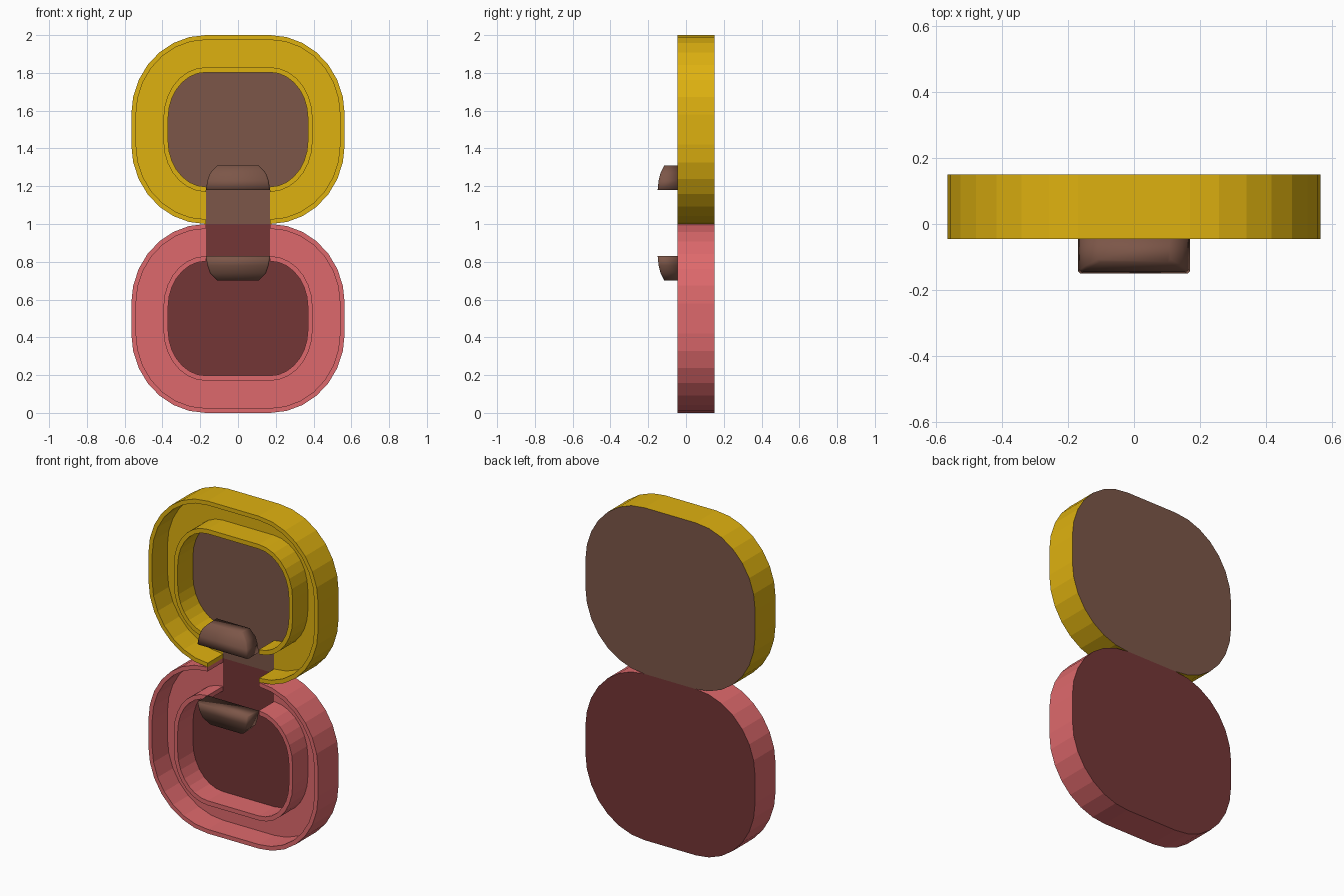
import bpy, bmesh, math

if "Cube" in bpy.data.objects:
    bpy.data.objects.remove(bpy.data.objects["Cube"])


def material(name, srgb):
    m = bpy.data.materials.new(name)
    lin = [((c / 255 + 0.055) / 1.055) ** 2.4 if c > 10 else c / 255 / 12.92 for c in srgb]
    m.diffuse_color = (*lin, 1)
    m.use_nodes = True
    m.node_tree.nodes["Principled BSDF"].inputs["Base Color"].default_value = m.diffuse_color
    return m


YELLOW = material("yellow", (222, 177, 16))
RED = material("coral_red", (222, 105, 108))
BROWN = material("brown", (124, 86, 72))
MAROON = material("maroon", (116, 54, 54))

GAP = 0.17                      # half width of the notch and of the straight edges
FRONT, FLOOR, BACK = -0.045, 0.1, 0.15


def outline(hx, hz, cz):
    """Rounded outline: elliptical corners joined by straight edges. Last edge is the notch edge."""
    n, pts = 7, []
    for sx, sz in ((1, -1), (1, 1), (-1, 1), (-1, -1)):
        arc = []
        for i in range(n + 1):
            a = math.pi / 2 * i / n
            arc.append((sx * (GAP + (hx - GAP) * math.cos(a)), sz * (cz + (hz - cz) * math.sin(a))))
        pts += arc[::-1] if sx * sz < 0 else arc
    return pts


def finish(bm, name, mats):
    bmesh.ops.recalc_face_normals(bm, faces=bm.faces)
    me = bpy.data.meshes.new(name)
    bm.to_mesh(me)
    bm.free()
    for m in mats:
        me.materials.append(m)
    ob = bpy.data.objects.new(name, me)
    bpy.context.collection.objects.link(ob)
    return ob


def tray(name, zc, flip, wall_mat, base_mat):
    """Double-walled tray with a notch through both walls on the hinge side."""
    bm = bmesh.new()
    outer, lip = (0.565, 0.5, 0.08), (0.54, 0.475, 0.08)
    ring, hole = (0.395, 0.33, 0.06), (0.37, 0.303, 0.06)
    sections = [(outer, BACK), (outer, FLOOR), (outer, FRONT), (lip, FRONT), (lip, FLOOR),
                (ring, FLOOR), (ring, FRONT), (hole, FRONT), (hole, FLOOR)]
    S = [[bm.verts.new((x, y, zc + flip * z)) for x, z in outline(*shape)] for shape, y in sections]
    count = len(S[0])

    def band(a, b, i, mat=0):
        j = (i + 1) % count
        bm.faces.new((S[a][i], S[a][j], S[b][j], S[b][i])).material_index = mat

    # walls and channel all round except the notch edge
    for a in range(len(S) - 1):
        for i in range(count - 1):
            band(a, a + 1, i)
    # notch: floor in the base colour, cut wall ends in the wall colour
    last = count - 1
    band(0, 1, last)
    for a, b in ((1, 4), (4, 5), (5, 8)):
        band(a, b, last, 1)
    for i in (0, last):
        for k in (1, 5):
            bm.faces.new([S[k + d][i] for d in range(4)])
    # back panel and middle floor
    for k in (0, 8):
        bm.faces.new(S[k]).material_index = 1
    return finish(bm, name, (wall_mat, base_mat))


def clip(name, z0, flip):
    """Tapered smooth lug standing in front of the notch."""
    bm = bmesh.new()
    rows = []
    for hx, y, dz in ((0.17, -0.15, 0), (0.162, -0.145, 0.05), (0.148, -0.135, 0.09), (0.11, -0.115, 0.13)):
        z = z0 + flip * dz
        rows.append([bm.verts.new(p) for p in (
            (-hx, FRONT, z), (-hx, y + 0.008, z), (-hx + 0.008, y, z),
            (hx - 0.008, y, z), (hx, y + 0.008, z), (hx, FRONT, z))])
    for lo, hi in zip(rows, rows[1:]):
        for i in range(6):
            j = (i + 1) % 6
            bm.faces.new((lo[i], lo[j], hi[j], hi[i]))
    bm.faces.new(rows[0])
    bm.faces.new(rows[-1])
    for f in bm.faces:
        f.smooth = True
    return finish(bm, name, (BROWN,))


# upper and lower halves with the notches meeting at z = 1
tray("upper_tray", 1.5, 1, YELLOW, BROWN)
tray("lower_tray", 0.5, -1, RED, MAROON)
clip("upper_clip", 1.18, 1)
clip("lower_clip", 0.83, -1)
